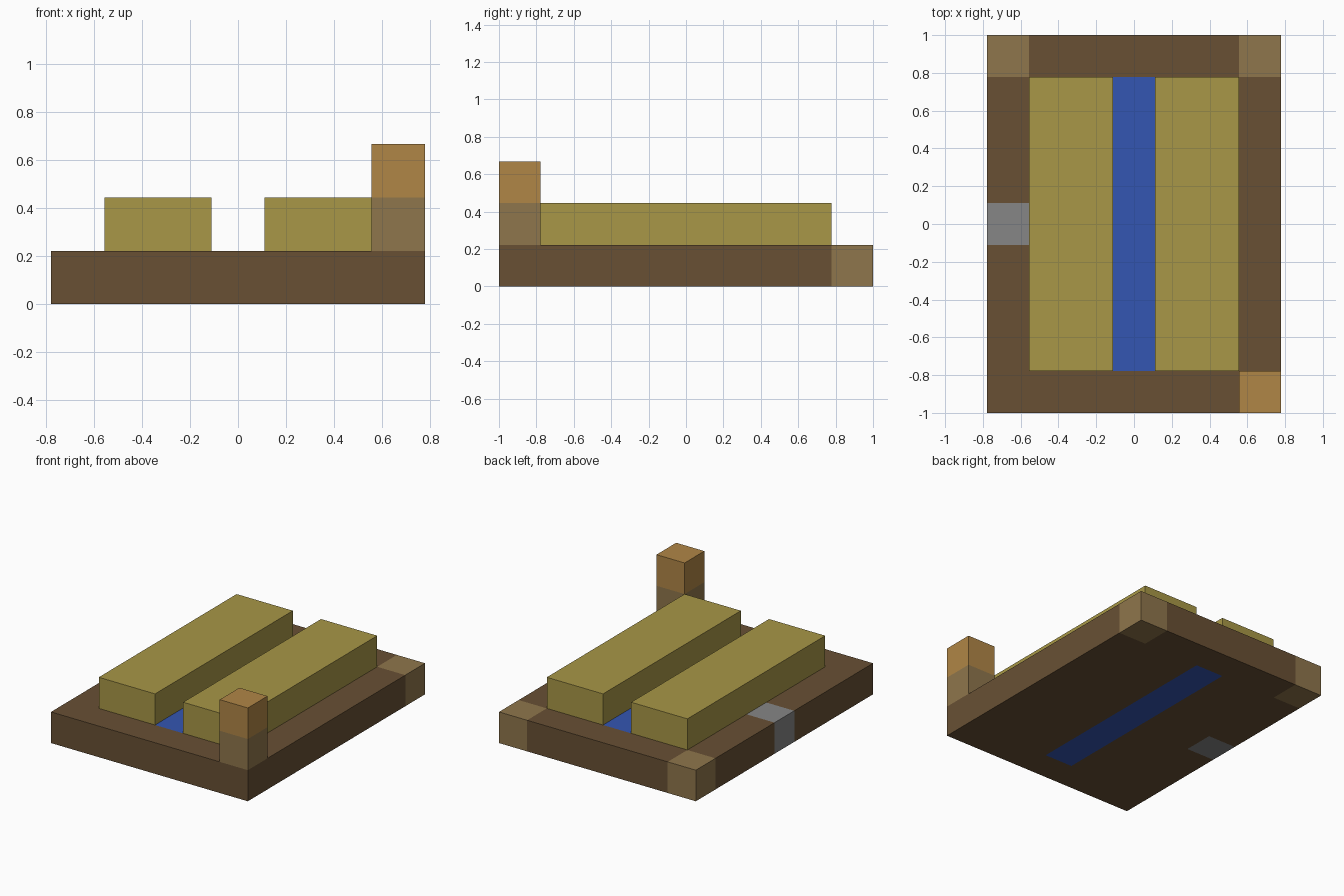
import bpy, bmesh
from mathutils import Matrix, Vector

if "Cube" in bpy.data.objects:
    bpy.data.objects.remove(bpy.data.objects["Cube"])

U = 2 / 9  # one block


def material(name, rgb):
    lin = [((c / 255 + 0.055) / 1.055) ** 2.4 for c in rgb] + [1]
    m = bpy.data.materials.new(name)
    m.use_nodes = True
    m.diffuse_color = lin
    m.node_tree.nodes["Principled BSDF"].inputs["Base Color"].default_value = lin
    return m


soil = material("soil brown", (104, 80, 52))
timber = material("timber tan", (143, 118, 76))
water = material("water blue", (52, 86, 178))
stone = material("stone grey", (134, 134, 134))
crop = material("crop yellow", (168, 151, 71))
lantern = material("lantern orange", (176, 134, 70))


def finish(name, bm, mats):
    bmesh.ops.recalc_face_normals(bm, faces=bm.faces)
    mesh = bpy.data.meshes.new(name)
    bm.to_mesh(mesh)
    bm.free()
    for m in mats:
        mesh.materials.append(m)
    bpy.context.collection.objects.link(bpy.data.objects.new(name, mesh))


def block(name, centre, size, mat):
    """Box with centre and size given in blocks."""
    bm = bmesh.new()
    bmesh.ops.create_cube(bm, size=1)
    bmesh.ops.transform(bm, verts=bm.verts, matrix=Matrix.Translation(Vector(centre) * U)
                        @ Matrix.Diagonal((*(Vector(size) * U), 1)))
    finish(name, bm, [mat])


# Ground slab: one layer of blocks, coloured by position
bm = bmesh.new()
bmesh.ops.create_grid(bm, x_segments=7, y_segments=9, size=1,
                      matrix=Matrix.Diagonal((3.5 * U, 4.5 * U, 1, 1)))
top = bmesh.ops.extrude_face_region(bm, geom=bm.faces[:], use_keep_orig=True)["geom"]
bmesh.ops.translate(bm, vec=(0, 0, U), verts=[v for v in top if isinstance(v, bmesh.types.BMVert)])
for f in bm.faces:
    c = f.calc_center_median() / U
    if abs(c.x) > 2.6 and c.y > 3.6:
        f.material_index = 1  # back corner logs
    elif abs(c.x) < 0.4 and abs(c.y) < 3.4:
        f.material_index = 2  # water channel
    elif c.x < -2.6 and abs(c.y) < 0.4:
        f.material_index = 3  # stone block in the right edge
finish("ground_slab", bm, [soil, timber, water, stone])

# Crop rows on both sides of the channel
for side, x in (("left", 1.5), ("right", -1.5)):
    block("crop_row_" + side, (x, 0, 1.5), (2, 7, 1), crop)

# Post with a lantern at the front left corner
block("post", (3, -4, 1.5), (1, 1, 1), timber)
block("lantern", (3, -4, 2.5), (1, 1, 1), lantern)
